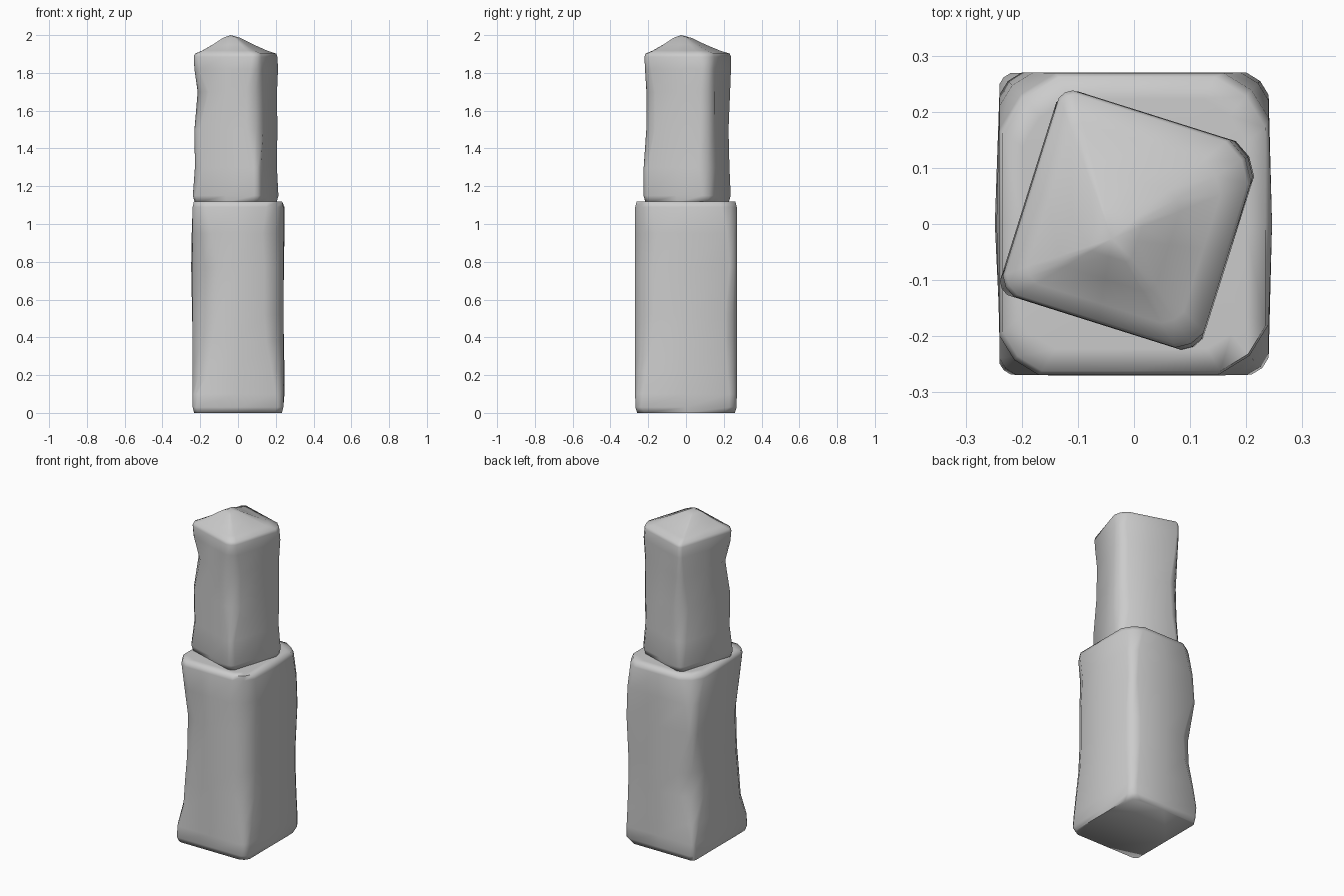
import bpy, bmesh, math
from mathutils import Matrix, Vector

if "Cube" in bpy.data.objects:
    bpy.data.objects.remove(bpy.data.objects["Cube"])

SIGNS = [(-1, -1), (1, -1), (1, 1), (-1, 1)]


def ring_points(hx, hy, cuts, bulge):
    """Rectangle outline with individually worn corners, counter-clockwise."""
    corners = [Vector((sx * hx, sy * hy)) for sx, sy in SIGNS]
    pts = []
    for i, c in enumerate(corners):
        before = (corners[i - 1] - c).normalized()
        after = (corners[(i + 1) % 4] - c).normalized()
        w = cuts[i]
        pts += [c + before * w, c + (before + after) * w * 0.38, c + after * w]
        mid = (c + corners[(i + 1) % 4]) / 2
        pts.append(mid * (1 + bulge[i] / mid.length))
    return pts


def build_block(name, levels, cap, location, angle):
    """Loft worn rings; cap = (scale, z) rings closing on a centre point."""
    bm = bmesh.new()
    rings = []
    for z, hx, hy, cuts, bulge in levels:
        outline = ring_points(hx, hy, cuts, bulge)
        rings.append([bm.verts.new((p.x, p.y, z)) for p in outline])
    rim = [v.co.copy() for v in rings[-1]]
    peak = Vector(cap[-1])
    for s, z in cap[0]:
        rings.append([bm.verts.new((peak.x + (p.x - peak.x) * s,
                                    peak.y + (p.y - peak.y) * s, z)) for p in rim])
    for low, high in zip(rings, rings[1:]):
        for i in range(16):
            j = (i + 1) % 16
            bm.faces.new((low[i], low[j], high[j], high[i]))
    bm.faces.new(list(reversed(rings[0])))
    tip = bm.verts.new(peak)
    for i in range(16):
        bm.faces.new((rings[-1][i], rings[-1][(i + 1) % 16], tip))
    bmesh.ops.transform(bm, matrix=Matrix.Translation(location)
                        @ Matrix.Rotation(angle, 4, 'Z'), verts=bm.verts)
    bmesh.ops.recalc_face_normals(bm, faces=bm.faces)
    me = bpy.data.meshes.new(name)
    bm.to_mesh(me)
    bm.free()
    ob = bpy.data.objects.new(name, me)
    bpy.context.collection.objects.link(ob)
    bpy.ops.object.select_all(action='DESELECT')
    ob.select_set(True)
    bpy.context.view_layer.objects.active = ob
    bpy.ops.object.shade_smooth_by_angle(angle=math.radians(75))
    return ob


# Lower stone: z, half width, half depth, corner wear, face bulge
lower = [
    (0.00, 0.232, 0.258, (0.02, 0.04, 0.06, 0.02), (0, 0, 0, 0)),
    (0.03, 0.240, 0.268, (0.02, 0.03, 0.04, 0.03), (0, 0, 0, 0)),
    (0.10, 0.240, 0.269, (0.03, 0.04, 0.04, 0.02), (0, 0.006, 0, 0)),
    (0.22, 0.240, 0.269, (0.09, 0.06, 0.05, 0.05), (0, 0.006, 0, 0)),
    (0.38, 0.240, 0.270, (0.11, 0.09, 0.06, 0.10), (0, 0.003, 0, 0)),
    (0.52, 0.240, 0.270, (0.13, 0.10, 0.06, 0.11), (0, 0.0, 0, 0.003)),
    (0.77, 0.240, 0.270, (0.14, 0.10, 0.04, 0.04), (0, 0.003, 0, 0.008)),
    (0.95, 0.240, 0.270, (0.10, 0.11, 0.05, 0.06), (0, 0.006, 0, 0.005)),
    (1.09, 0.240, 0.269, (0.07, 0.09, 0.08, 0.10), (0, 0.006, 0, 0)),
    (1.118, 0.234, 0.262, (0.07, 0.08, 0.09, 0.10), (0, 0, 0, 0)),
]
build_block("lower_stone", lower, ([(0.85, 1.12), (0.4, 1.12)], (0, 0, 1.12)),
            (0, 0, 0), 0)

# Upper stone, turned on its base, with a low worn peak
upper = [
    (1.115, 0.180, 0.184, (0.02, 0.03, 0.05, 0.03), (0, 0, 0, 0)),
    (1.15, 0.188, 0.192, (0.02, 0.03, 0.05, 0.03), (0, 0, 0, 0)),
    (1.30, 0.186, 0.192, (0.05, 0.03, 0.07, 0.05), (0, -0.005, 0, 0)),
    (1.50, 0.186, 0.190, (0.04, 0.07, 0.06, 0.06), (0, -0.012, -0.005, -0.005)),
    (1.70, 0.184, 0.190, (0.09, 0.07, 0.06, 0.03), (0, -0.005, -0.01, 0)),
    (1.82, 0.186, 0.191, (0.04, 0.05, 0.05, 0.02), (0, 0, 0, 0)),
    (1.885, 0.186, 0.191, (0.03, 0.04, 0.06, 0.02), (0, 0, 0, 0)),
    (1.902, 0.181, 0.186, (0.03, 0.04, 0.06, 0.02), (0, 0, 0, 0)),
]
build_block("upper_stone", upper,
            ([(0.8, 1.918), (0.5, 1.95), (0.22, 1.985)], (-0.02, -0.04, 2.0)),
            (-0.008, 0.006, 0), math.radians(-17.5))
